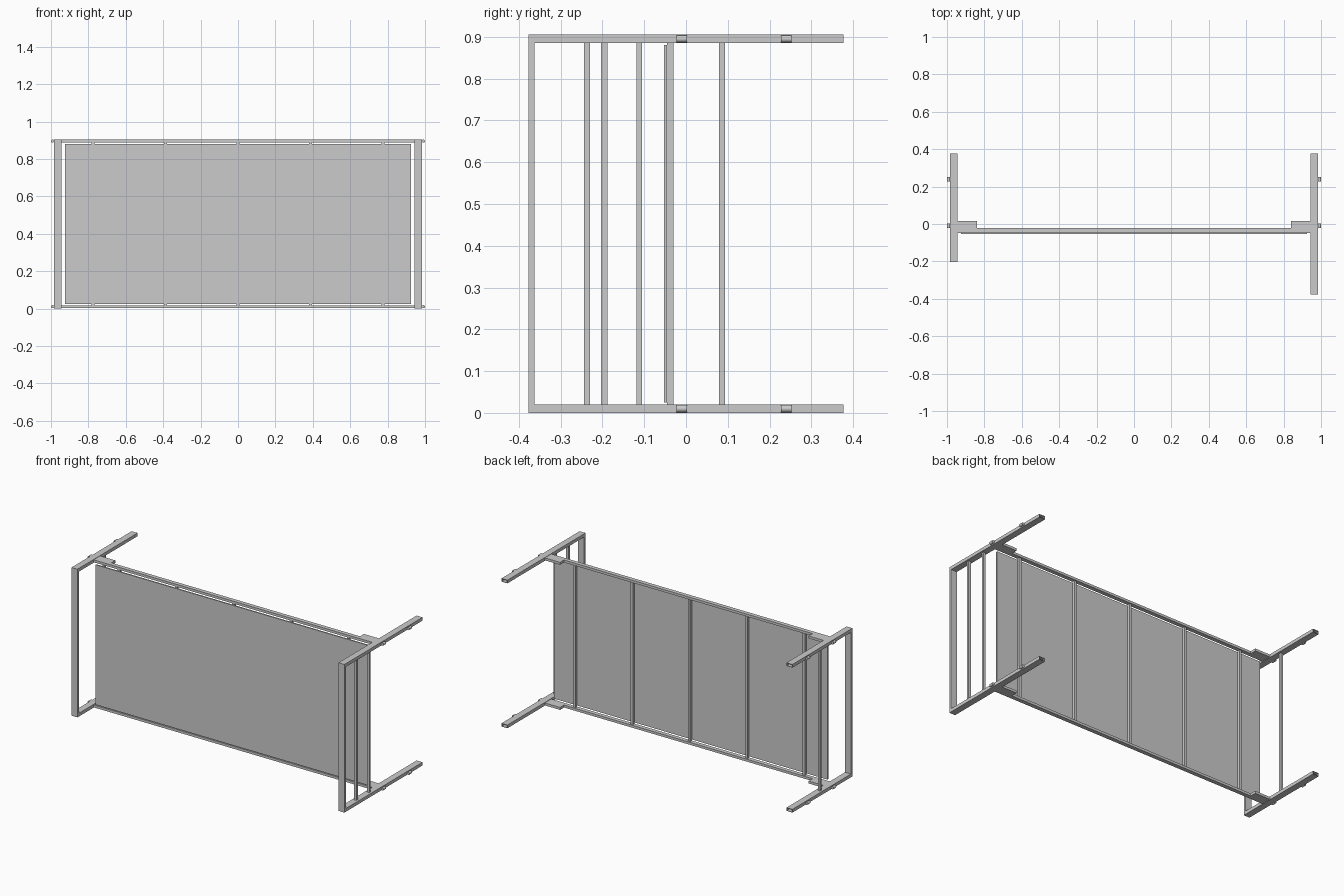
import bpy, bmesh, math

if "Cube" in bpy.data.objects:
    bpy.data.objects.remove(bpy.data.objects["Cube"])

H = 0.905  # overall height


def box(name, x, y, z, open_end=False):
    """Box from (min, max) ranges; open_end hollows it from the +y end."""
    bm = bmesh.new()
    bmesh.ops.create_cube(bm, size=1)
    for v in bm.verts:
        v.co = [(r[0] + r[1]) / 2 + c * (r[1] - r[0]) for c, r in zip(v.co, (x, y, z))]
    if open_end:
        end = max(bm.faces, key=lambda f: f.calc_center_median().y)
        bmesh.ops.inset_region(bm, faces=[end], thickness=0.003, use_even_offset=True)
        inner = bmesh.ops.extrude_discrete_faces(bm, faces=[end])["faces"][0]
        for v in inner.verts:
            v.co.y -= 0.25
    bmesh.ops.recalc_face_normals(bm, faces=bm.faces)
    me = bpy.data.meshes.new(name)
    bm.to_mesh(me)
    bm.free()
    ob = bpy.data.objects.new(name, me)
    bpy.context.collection.objects.link(ob)
    return ob


def span(c, w):
    return (c - w / 2, c + w / 2)


def side(a, b, s):
    return tuple(sorted((a * s, b * s)))


# Sleeping board and cross slats
box("bed_board", (-0.925, 0.925), (-0.053, -0.045), (0.025, 0.88))
for x in (-0.775, -0.3875, 0, 0.3875, 0.775):
    box("slat", span(x, 0.015), (-0.045, -0.03), (0.015, H - 0.015))

# Long side rails with thicker joint brackets at their ends
for z in ((0.002, 0.017), (H - 0.017, H - 0.002)):
    box("side_rail", (-0.943, 0.943), (-0.047, -0.022), z)
    for s in (-1, 1):
        box("rail_bracket", side(0.84, 0.943, s), (-0.022, 0.016), z)

# End frames: tall headboard (+x) and short footboard (-x)
for s, label, top, bars in ((1, "headboard", -0.377, (-0.237, -0.112)),
                            (-1, "footboard", -0.203, (0.086,))):
    xr = side(0.943, 0.983, s)
    for z in ((0, 0.02), (H - 0.02, H)):
        box(label + "_leg", xr, (top, 0.377), z, open_end=True)
        # Small round lugs on the outside of each leg
        for y in (-0.01, 0.24):
            bpy.ops.mesh.primitive_cylinder_add(
                vertices=24, radius=0.0085, depth=0.025,
                location=(s * 0.9915, y, sum(z) / 2),
                rotation=(math.pi / 2, 0, 0))
            bpy.context.object.name = "leg_lug"
            bpy.ops.object.shade_smooth_by_angle()
    box(label + "_top_bar", xr, (top, top + 0.015), (0.02, H - 0.02))
    for y in bars:
        box(label + "_spindle", span(s * 0.963, 0.015), span(y, 0.014), (0.02, H - 0.02))
